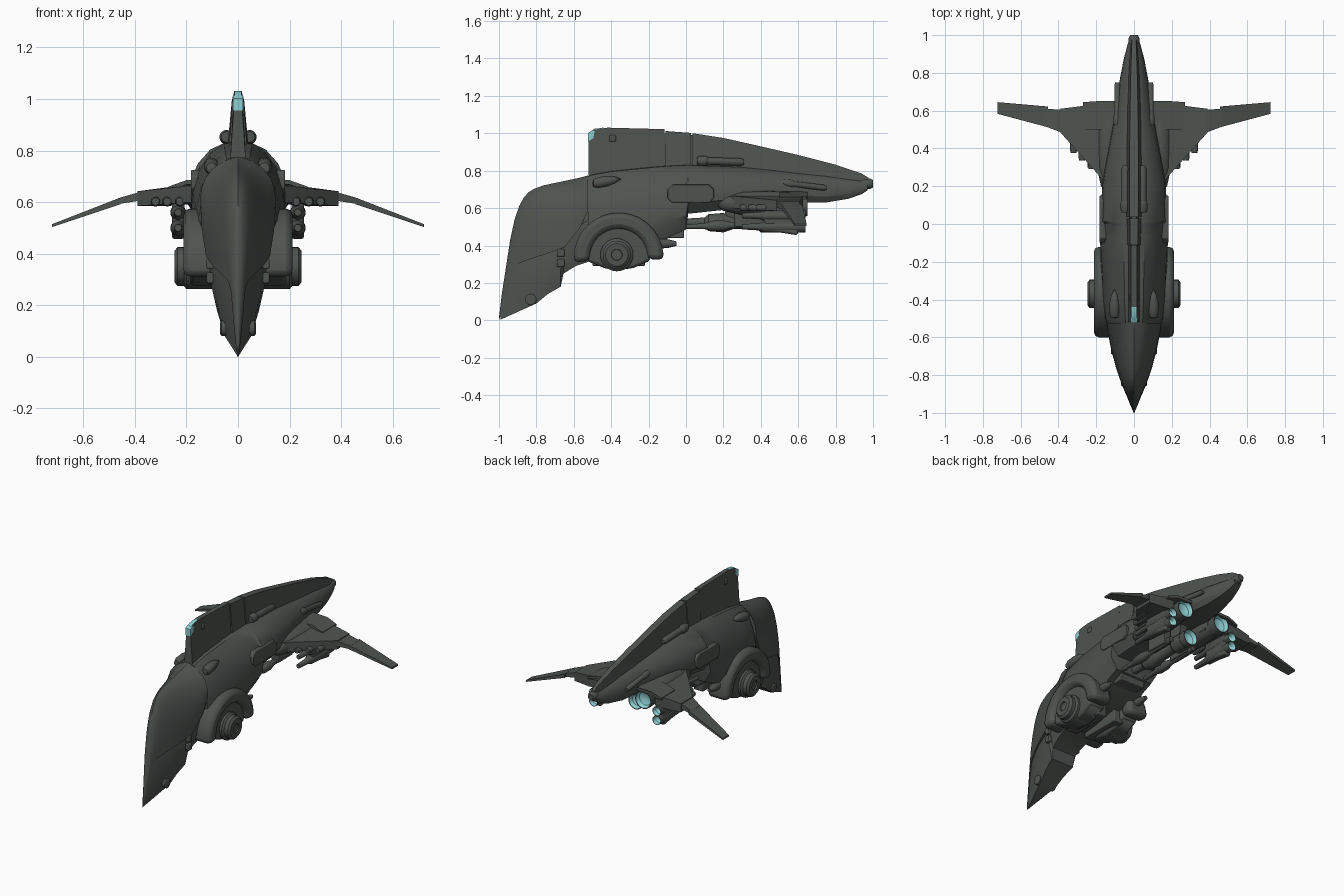
import bpy, bmesh, math


def material(name, rgb):
    m = bpy.data.materials.new(name)
    m.diffuse_color = (*rgb, 1)
    return m


GREY = material("dark_green_grey", (0.078, 0.088, 0.080))
TEAL = material("pale_teal_glow", (0.27, 0.62, 0.64))


def finish(name, bm, mat=GREY, mirror=False, bevel=0):
    bmesh.ops.remove_doubles(bm, verts=bm.verts, dist=1e-5)
    bmesh.ops.recalc_face_normals(bm, faces=bm.faces)
    me = bpy.data.meshes.new(name)
    bm.to_mesh(me)
    bm.free()
    ob = bpy.data.objects.new(name, me)
    bpy.context.collection.objects.link(ob)
    me.materials.append(mat)
    if bevel:
        b = ob.modifiers.new("bevel", 'BEVEL')
        b.width, b.segments = bevel, 2
    if mirror:
        ob.modifiers.new("mirror", 'MIRROR')
    return ob


def skin(bm, rings):
    """Bridge equal closed rings and cap both ends."""
    vs = [[bm.verts.new(p) for p in r] for r in rings]
    n = len(vs[0])
    for a, b in zip(vs, vs[1:]):
        for i in range(n):
            bm.faces.new((a[i], a[(i + 1) % n], b[(i + 1) % n], b[i]))
    bm.faces.new(vs[0])
    bm.faces.new(vs[-1])


def loft(name, rows, prof, mat=GREY):
    """rows: (y, half width, top z, bottom z); prof: right half, top to bottom."""
    full = prof + [(-x, z) for x, z in reversed(prof) if x > 0]
    bm = bmesh.new()
    skin(bm, [[(x * w, y, zb + z * (zt - zb)) for x, z in full] for y, w, zt, zb in rows])
    return finish(name, bm, mat)


def lathe(name, prof, x, z, mat=GREY, segs=24, tilt=0):
    """Turned pod along y; prof: (y, radius). tilt = rise of z per unit y."""
    bm = bmesh.new()
    y0 = prof[0][0]
    ring = [(math.cos(2 * math.pi * i / segs), math.sin(2 * math.pi * i / segs)) for i in range(segs)]
    vs = [[bm.verts.new((x + r * c, y, z + tilt * (y - y0) + r * s)) for c, s in ring] for y, r in prof]
    for a, b in zip(vs, vs[1:]):
        for i in range(segs):
            j = (i + 1) % segs
            bm.faces.new((a[i], a[j], b[j], b[i]))
    return finish(name, bm, mat, mirror=x != 0)


def plate(name, pts, x0, x1, mat=GREY, bevel=0, mirror=True):
    """Side profile (y, z) extruded across x."""
    bm = bmesh.new()
    skin(bm, [[(x, y, z) for y, z in pts] for x in (x0, x1)])
    return finish(name, bm, mat, mirror, bevel)


def slab(name, pts):
    """Wing panel from plan points (x, y, top z, bottom z)."""
    bm = bmesh.new()
    skin(bm, [[(x, y, a) for x, y, a, b in pts], [(x, y, b) for x, y, a, b in pts]])
    return finish(name, bm, GREY, True)


def box(name, x, y, z, mirror=True, bevel=0.006):
    return plate(name, [(y[0], z[0]), (y[1], z[0]), (y[1], z[1]), (y[0], z[1])],
                 x[0], x[1], bevel=bevel, mirror=mirror)


def disc(name, y, z, steps, segs=28):
    """Turned side hub along x; steps: (x, radius)."""
    bm = bmesh.new()
    skin(bm, [[(x, y + r * math.cos(2 * math.pi * i / segs), z + r * math.sin(2 * math.pi * i / segs))
               for i in range(segs)] for x, r in steps])
    return finish(name, bm, GREY, True)


# Main hull
loft("hull", [(-.525, .145, .772, .33), (-.5, .155, .782, .32), (-.4, .167, .80, .33), (-.2, .176, .82, .37),
              (-.07, .18, .83, .455), (0, .18, .832, .485), (.012, .18, .832, .57), (.2, .168, .825, .59),
              (.3, .153, .82, .61), (.4, .134, .81, .63), (.5, .115, .80, .635), (.6, .098, .79, .63),
              (.75, .078, .775, .63), (.87, .055, .758, .65), (.94, .037, .75, .675), (.97, .028, .745, .695)],
     [(0, 1), (.3, .99), (.6, .89), (.86, .69), (.97, .52), (1, .35), (1, .22), (.75, 0), (0, 0)])
lathe("tail_tip", [(.93, 0), (.93, .022), (.96, .028), (.985, .028), (1.0, .02), (1.0, 0)], 0, .73)

# Nose shell and lower jaw
loft("nose_shell", [(-1, .002, .012, 0), (-.985, .008, .14, .04), (-.96, .019, .30, .15), (-.94, .027, .43, .25),
                    (-.915, .037, .545, .29), (-.89, .048, .615, .305), (-.865, .058, .66, .315),
                    (-.84, .068, .686, .325), (-.81, .079, .704, .335), (-.76, .096, .722, .35),
                    (-.65, .124, .745, .39), (-.57, .14, .762, .49), (-.525, .146, .774, .58)],
     [(0, 1), (.25, .955), (.48, .88), (.7, .75), (.87, .58), (.97, .38), (1, .2), (1, 0)])
loft("jaw", [(-.992, .003, .07, .003), (-.96, .015, .22, .018), (-.93, .025, .34, .031), (-.9, .036, .40, .045),
             (-.8, .072, .44, .09), (-.74, .087, .47, .14), (-.67, .102, .5, .18), (-.655, .106, .5, .25),
             (-.59, .118, .55, .29), (-.5, .13, .64, .32)],
     [(.6, 1), (1, .75), (1, .28), (.8, 0)])
disc("jaw_disc", -.83, .11, [(.03, .03), (.064, .03), (.069, .022)])
for z in (.285, .34):
    box("jaw_box", (.08, .122), (-.69, -.65), (z, z + .042))

# Dorsal fin, ridge and light
wedge = [(.5, 1), (1, 0)]
loft("dorsal_fin", [(-.52, .031, .975, .75), (-.515, .031, 1.0, .75), (-.49, .031, 1.02, .75),
                    (-.42, .031, 1.03, .75), (-.115, .033, 1.022, .75)], wedge)
loft("dorsal_joint", [(-.12, .028, 1.0, .75), (.04, .028, .99, .75)], wedge)
loft("dorsal_ridge_front", [(-.11, .04, 1.012, .75), (.028, .044, 1.002, .75)], wedge)
loft("dorsal_ridge_rear", [(.036, .047, 1.0, .75), (.2, .047, .975, .75), (.4, .046, .93, .74),
                           (.6, .042, .884, .73), (.8, .034, .832, .72), (.94, .024, .785, .71),
                           (.975, .022, .762, .71)], wedge)
plate("fin_light", [(-.524, .955), (-.524, 1.002), (-.505, 1.013), (-.488, 1.013), (-.495, .975)],
      -.0185, .0185, TEAL, mirror=False)
plate("fin_light_top", [(-.505, 1.0), (-.505, 1.014), (-.49, 1.024), (-.44, 1.031), (-.44, 1.02)],
      -.013, .013, TEAL, mirror=False)
box("fin_hatch", (.01, .025), (-.41, -.375), (.955, .99))

# Surface pods and side hatch
pod = lambda a, b, r: [(a, 0), (a, r * .75), (a + .015, r), (a + .05, r), (a + .06, r * .75),
                       (b - .015, r * .75), (b, r * .5), (b, 0)]
lathe("upper_pod", pod(.06, .31, .027), .045, .853, tilt=-.03)
lathe("rear_pod", pod(.52, .75, .021), .088, .735, tilt=-.12)
lathe("shoulder_blister", [(-.5, 0), (-.495, .02), (-.47, .029), (-.42, .028), (-.38, .018), (-.345, 0)],
      .103, .732, tilt=.15)
plate("side_hatch", [(-.1, .655), (-.075, .63), (.125, .63), (.15, .655), (.15, .70), (.125, .725),
                     (-.075, .725), (-.1, .70)], .14, .182, bevel=.004)


# Fender arch over a recessed body with side hub
def arch(r, a, b, n=20):
    return [(-.36 + r * math.cos(a + (b - a) * i / n), .335 + r * math.sin(a + (b - a) * i / n))
            for i in range(n + 1)]


plate("fender", arch(.24, -.05, 3.25) + arch(.155, 3.25, -.05), .07, .212, bevel=.025)
plate("fender_body", arch(.17, -.05, 3.25) + [(-.5, .305), (-.43, .277), (-.36, .268), (-.28, .28), (-.2, .315)],
      .07, .185, bevel=.02)
disc("hub", -.37, .35, [(.1, .088), (.2, .088), (.21, .075), (.235, .075), (.247, .06), (.247, .03), (.238, .028)])
box("fender_link", (0.03, .1), (-.5, -.22), (.29, .4))
lathe("lower_gun", [(-.25, 0), (-.25, .02), (-.18, .027), (-.1, .024), (-.05, .012), (-.05, 0)], .135, .41, segs=16)
box("belly_bay", (-.09, .09), (-.2, -.01), (.44, .52), mirror=False)

# Wings
slab("inner_wing", [(.08, .16, .67, .60), (.17, .24, .665, .60), (.39, .485, .642, .585),
                    (.39, .61, .642, .585), (.27, .625, .658, .585), (.21, .625, .662, .59),
                    (.2, .57, .665, .59), (.08, .57, .675, .59)])
slab("wing_root_roof", [(.06, .5, .69, .672), (.2, .5, .685, .668), (.27, .5, .66, .645),
                        (.27, .645, .66, .645), (.2, .65, .685, .668), (.06, .65, .69, .672)])
slab("wing_joint", [(.385, .485, .638, .605), (.465, .515, .615, .592), (.465, .61, .615, .592), (.385, .605, .638, .605)])
slab("outer_wing", [(.455, .512, .618, .592), (.722, .583, .514, .503), (.722, .645, .514, .503),
                    (.455, .622, .618, .592)])
for x, y in ((.225, .29), (.275, .335), (.32, .375)):
    lathe("wing_gun", [(y, 0), (y, .015), (y + .02, .019), (y + .12, .019), (y + .12, 0)], x, .602, segs=14)


# Engines with glowing nozzles
def nozzle(name, y, r, x, z):
    lathe(name + "_nozzle", [(y - .07, r), (y - .03, r * 1.1), (y, r * 1.08), (y, r)], x, z)
    lathe(name + "_glow", [(y - .002, r), (y - .025, r * .8), (y - .035, r * .4), (y - .037, 0)], x, z, TEAL)


lathe("main_engine", [(.15, 0), (.2, .04), (.3, .062), (.45, .066), (.56, .062), (.59, .055), (.59, 0)], .135, .625)
nozzle("main", .65, .054, .14, .615)
lathe("centre_engine", [(0, 0), (0, .022), (.1, .028), (.12, .045), (.2, .052), (.25, .035), (.38, .035),
                        (.4, .052), (.485, .053), (.485, 0)], 0, .522)
nozzle("centre", .53, .048, 0, .522)
plate("centre_mount", [(.2, .54), (.45, .54), (.47, .65), (.22, .62)], -.025, .025, mirror=False)
plate("engine_pylon", [(.43, .475), (.5, .47), (.595, .455), (.6, .47), (.6, .65), (.42, .65), (.41, .56)],
      .208, .256, bevel=.01)
for z in (.56, .50):
    lathe("pylon_barrel", [(.3, 0), (.3, .014), (.4, .02), (.42, .03), (.595, .03), (.595, 0)], .232, z, segs=16)
    nozzle("pylon", .64, .028, .232, z)
lathe("under_gun", [(.0, 0), (.0, .012), (.1, .016), (.14, .028), (.2, .028), (.24, .018), (.45, .018), (.45, 0)],
      .085, .50, segs=16, tilt=.03)
box("under_gun_mount", (.06, .11), (.26, .42), (.5, .64))

# Smooth shading with hard edges
for ob in bpy.context.collection.objects:
    ob.select_set(True)
    bpy.context.view_layer.objects.active = ob
bpy.ops.object.shade_smooth_by_angle(angle=math.radians(30))
